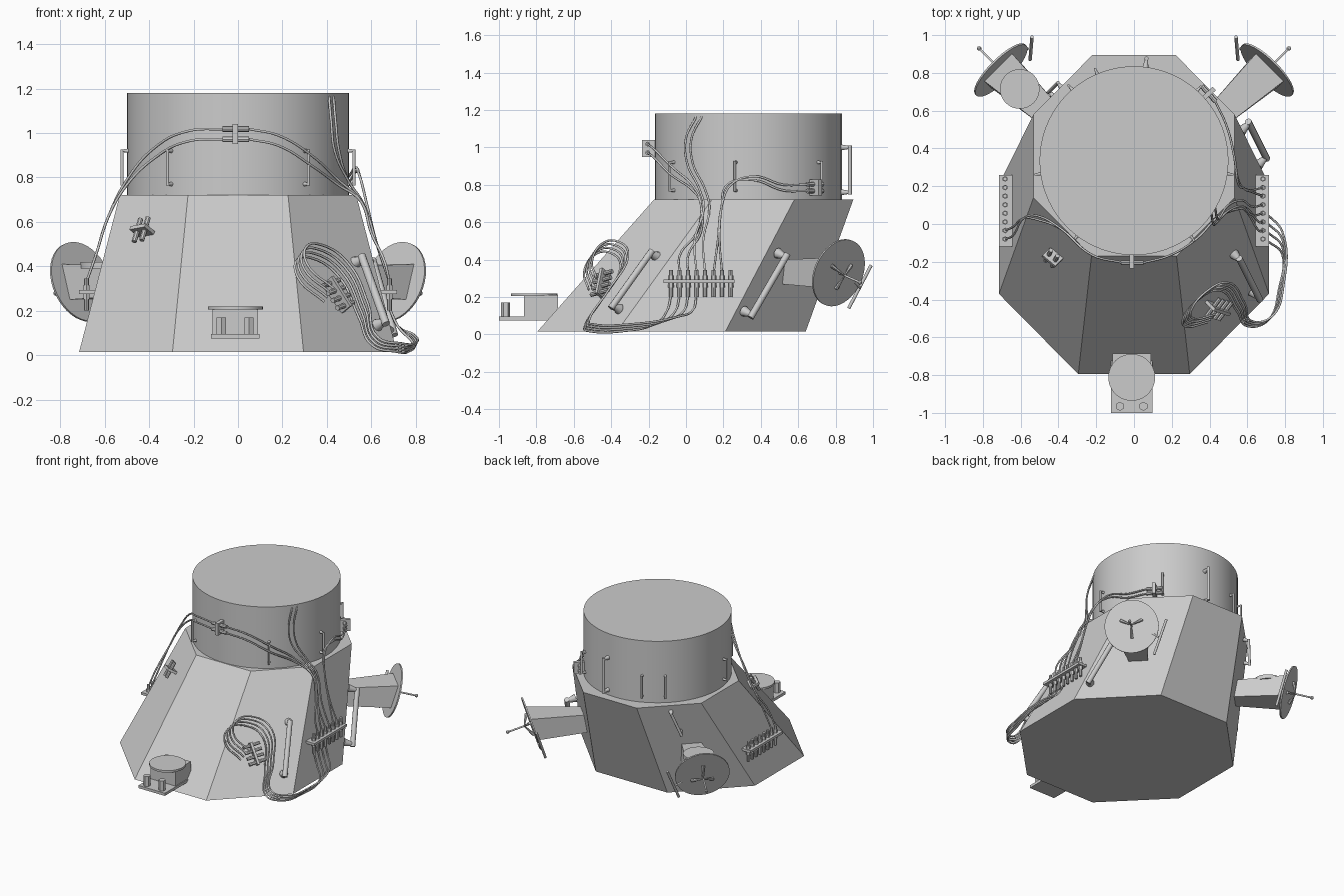
import bpy, bmesh
from math import radians, sin, cos, pi
from mathutils import Vector, Matrix

if "Cube" in bpy.data.objects:
    bpy.data.objects.remove(bpy.data.objects["Cube"])

AXIS_Y = 0.335      # centre of the upper drum
RAD = 0.5


def finish(name, bm, smooth=False):
    bmesh.ops.recalc_face_normals(bm, faces=bm.faces)
    me = bpy.data.meshes.new(name)
    bm.to_mesh(me)
    bm.free()
    ob = bpy.data.objects.new(name, me)
    bpy.context.collection.objects.link(ob)
    if smooth:
        bpy.context.view_layer.objects.active = ob
        ob.select_set(True)
        bpy.ops.object.shade_smooth_by_angle(angle=radians(35))
        ob.select_set(False)
    return ob


def add_rod(bm, p, q, r, r2=None, n=12):
    p, q = Vector(p), Vector(q)
    d = q - p
    m = Matrix.Translation((p + q) / 2) @ d.to_track_quat('Z', 'Y').to_matrix().to_4x4()
    bmesh.ops.create_cone(bm, cap_ends=True, segments=n, radius1=r,
                          radius2=r if r2 is None else r2, depth=d.length, matrix=m)


def add_box(bm, centre, size, rot=Matrix.Identity(4)):
    m = Matrix.Translation(centre) @ rot @ Matrix.Diagonal((*size, 1))
    bmesh.ops.create_cube(bm, size=1, matrix=m)


def frame(z, x_hint):
    # rotation whose local z is the given normal and local x follows x_hint
    z = Vector(z).normalized()
    y = z.cross(Vector(x_hint)).normalized()
    x = y.cross(z)
    return Matrix((x, y, z)).transposed().to_4x4()


def cable(name, pts, r=0.006):
    cu = bpy.data.curves.new(name, 'CURVE')
    cu.dimensions = '3D'
    cu.bevel_depth = r
    cu.bevel_resolution = 1
    cu.resolution_u = 6
    cu.use_fill_caps = True
    sp = cu.splines.new('BEZIER')
    sp.bezier_points.add(len(pts) - 1)
    for bp, p in zip(sp.bezier_points, pts):
        bp.co = p
        bp.handle_left_type = bp.handle_right_type = 'AUTO'
    ob = bpy.data.objects.new(name, cu)
    bpy.context.collection.objects.link(ob)


def handrail(name, p, q, normal, off=0.03, r=0.01):
    # bar held off the surface by two ball-ended stubs
    n = Vector(normal).normalized() * off
    p, q = Vector(p), Vector(q)
    e = (q - p).normalized() * r
    bm = bmesh.new()
    add_rod(bm, p + n - e, q + n + e, r)
    for s in (p, q):
        add_rod(bm, s - n * 0.3, s + n, r * 1.6, r * 0.7)
    finish(name, bm, True)


# slanted octagonal hull
def octagon(fx, fy, sx, sy0, sy1, bx, by, z):
    half = [(fx, fy), (sx, sy0), (sx, sy1), (bx, by)]
    return [(x, y, z) for x, y in half] + [(-x, y, z) for x, y in reversed(half)]


bm = bmesh.new()
lo = [bm.verts.new(p) for p in octagon(0.295, -0.795, 0.715, -0.37, 0.21, 0.295, 0.64, 0.015)]
hi = [bm.verts.new(p) for p in octagon(0.225, -0.17, 0.532, 0.14, 0.58, 0.22, 0.895, 0.722)]
bm.faces.new(lo)
bm.faces.new(hi)
for i in range(8):
    j = (i + 1) % 8
    bm.faces.new((lo[i], lo[j], hi[j], hi[i]))
finish("hull", bm)

# upper drum
bm = bmesh.new()
add_rod(bm, (0, AXIS_Y, 0.71), (0, AXIS_Y, 1.18), RAD, n=72)
finish("drum", bm, True)

# handrails around the drum
for i, (a, z0, z1) in enumerate([(-53, .77, .92), (-127, .77, .92), (-8, .77, .92), (188, .77, .92),
                                 (48, .77, .92), (131, .77, .92), (113, .77, .92), (83, .76, 1.0)]):
    d = Vector((cos(radians(a)), sin(radians(a)), 0))
    b = Vector((0, AXIS_Y, 0)) + d * RAD
    big = i == 7
    handrail("drum_handrail", b + Vector((0, 0, z0)), b + Vector((0, 0, z1)), d,
             0.045 if big else 0.027, 0.011 if big else 0.007)

# handrails on the hull faces
handrail("front_hull_handrail", (.535, -.165, .42), (.635, -.365, .14), (.66, -.66, .35), .04, .018)
handrail("back_hull_handrail", (.575, .50, .43), (.665, .32, .12), (.66, .66, -.3), .05, .018)
handrail("left_hull_handrail", (-.385, .725, .67), (-.43, .68, .52), (-.66, .66, -.3), .03, .01)

# side connector blocks, one per side
pin_y = [-0.08 + 0.0455 * i for i in range(8)]
for s in (1, -1):
    bm = bmesh.new()
    add_box(bm, (s * .675, .07, .285), (.08, .38, .018))
    for y in pin_y:
        add_rod(bm, (s * .682, y, .20), (s * .682, y, .345), .011, n=8)
        add_rod(bm, (s * .682, y, .25), (s * .682, y, .315), .015, n=6)
    finish("side_connector_block", bm)

# dish antennas on the back corners
for s in (1, -1):
    n = Vector((s * .67, .67, -.30)).normalized()
    c = Vector((s * .705, .815, .33))
    rot = frame(n, (s, -1, 0))
    bm = bmesh.new()
    add_rod(bm, c - n * .005, c + n * .005, .187, n=40)
    finish("dish", bm, True)
    # tapered box arm from hull to dish
    bm = bmesh.new()
    ends = []
    for o, w, h0, h1 in (((.42, .55), .065, .27, .40), ((.70, .81), .105, .25, .41)):
        o = Vector((s * o[0], o[1], 0))
        side = Vector((s * .7, -.7, 0)) * w
        ends.append([bm.verts.new(o + k * side + Vector((0, 0, z)))
                     for k, z in ((-1, h0), (1, h0), (1, h1), (-1, h1))])
    bm.faces.new(ends[0])
    bm.faces.new(ends[1])
    for i in range(4):
        j = (i + 1) % 4
        bm.faces.new((ends[0][i], ends[0][j], ends[1][j], ends[1][i]))
    for v in ends[1]:       # end trimmed parallel to the dish
        v.co -= Vector((n.x, n.y, 0)) * ((v.co - c).dot(n) / (n.x ** 2 + n.y ** 2))
    finish("dish_arm", bm)
    # feed with three blades and a ball-tipped rod
    bm = bmesh.new()
    add_rod(bm, c, c + n * .17, .006)
    bmesh.ops.create_icosphere(bm, subdivisions=2, radius=.012,
                               matrix=Matrix.Translation(c + n * .17))
    for k in range(3):
        a = radians(90 + 120 * k)
        d = rot @ Vector((cos(a), sin(a), 0))
        add_rod(bm, c + n * .05, c + d * .085 + n * .01, .004, .012, n=6)
    finish("dish_feed", bm)
    bm = bmesh.new()
    add_rod(bm, (s * .55, .87, .14), (s * .54, .99, .37), .009)
    add_rod(bm, (s * .56, .93, .25), (s * .60, .90, .28), .006)
    finish("dish_side_bar", bm)

# round cap over the left arm
bm = bmesh.new()
add_rod(bm, (-.605, .715, .39), (-.605, .715, .42), .105, n=32)
finish("left_arm_cap", bm, True)

# front stand: base plate, column, round top, two hex bolts
bm = bmesh.new()
add_box(bm, (-.012, -.86, .085), (.218, .28, .02))
for x in (-.075, .05):
    add_rod(bm, (x, -.965, .09), (x, -.965, .17), .024, n=6)
add_box(bm, (-.012, -.775, .15), (.205, .18, .12))
finish("front_stand", bm)
bm = bmesh.new()
add_rod(bm, (-.012, -.812, .205), (-.012, -.812, .22), .124, n=40)
finish("front_stand_top", bm, True)

# small connectors on the sloping front faces
def face_connector(name, centre, normal, along, pins, length):
    rot = frame(normal, along)
    c = Vector(centre)
    bm = bmesh.new()
    add_box(bm, c, (length, .018, .075), rot)
    for i in range(pins):
        x = (i - (pins - 1) / 2) * length / pins
        add_rod(bm, c + rot @ Vector((x, -.06, .01)), c + rot @ Vector((x, .06, .01)), .012, n=8)
    finish(name, bm)


face_connector("right_face_connector", (.445, -.445, .27), (.6, -.6, .5), (-.35, .1, .6), 4, .16)
face_connector("left_face_connector", (-.43, -.175, .56), (-.6, -.6, .5), (.8, -.6, .1), 2, .09)

# cable clamps on the drum
bm = bmesh.new()
add_box(bm, (-.012, -.195, .995), (.025, .08, .09))
for z in (1.018, .972):
    add_rod(bm, (-.07, -.205, z), (.05, -.205, z), .013, n=8)
finish("front_clamp", bm)
bm = bmesh.new()
rot = Matrix.Rotation(radians(42), 4, 'Z')
c = Vector((.395, .69, .785))
add_box(bm, c, (.08, .025, .085), rot)
for z in (-.018, .018):
    t = rot @ Vector((0, .055, 0))
    o = c + Vector((0, 0, z))
    add_rod(bm, o - t, o + t, .013, n=8)
finish("back_clamp", bm)

# cables
for k in range(2):
    dz = -.046 * k
    # front clamp to left block
    y = pin_y[k]
    cable("left_cable", [(-.06, -.205, 1.018 + dz), (-.22, -.165, 1.01 + dz), (-.38, -.03, .93 + dz),
                         (-.50, .04 - .02 * k, .79 + dz * .5), (-.585, .03, .62), (-.64, y + .02, .45),
                         (-.682, y, .33)])
    # front clamp to right block
    y = pin_y[1 + k * 1]
    cable("front_cable", [(.05, -.205, 1.018 + dz), (.18, -.17, .99 + dz), (.33, -.08, .90 + dz),
                          (.45, .04, .79 + dz * .5), (.555, .08, .69), (.60, .06 + .02 * k, .55),
                          (.66, y, .42), (.682, y, .33)])
    # drum top to right block
    y = pin_y[3 + k]
    dy = .03 * k
    cable("top_cable", [(.41 + .02 * k, .055 + dy, 1.165), (.42 + .02 * k, .0 + dy, 1.05), (.435 + .02 * k, .005 + dy, .92),
                        (.50, .07 + dy, .78), (.565, .095 + dy, .68), (.625, y - .01, .5), (.682, y, .33)])
    # back clamp to right block
    y = pin_y[5 + k]
    cable("back_cable", [(.43, .65, .803 - .036 * k), (.49, .52, .80 - .03 * k), (.53, .36, .845 - .02 * k),
                         (.55, .24 - .02 * k, .80), (.58, .19, .68), (.625, .17 + .01 * k, .5), (.682, y, .33)])

# looped cables between the face connector and the right block
for i in range(4):
    o = Vector((.014, .014, .02)) * (i - 1.5)
    y = pin_y[i]
    pts = [(.41, -.50, .27), (.29, -.52, .38), (.285, -.47, .455), (.36, -.38, .465), (.47, -.33, .39),
           (.565, -.44, .20), (.62, -.53, .06), (.72, -.50, .035), (.78, -.33, .035)]
    pts = [Vector(p) + o * (1 if j < 6 else .6) for j, p in enumerate(pts)]
    pts += [(.785, -.16 + .04 * i, .06 + .012 * i), (.72, y - .02, .13), (.682, y, .21)]
    cable("loop_cable", pts)
